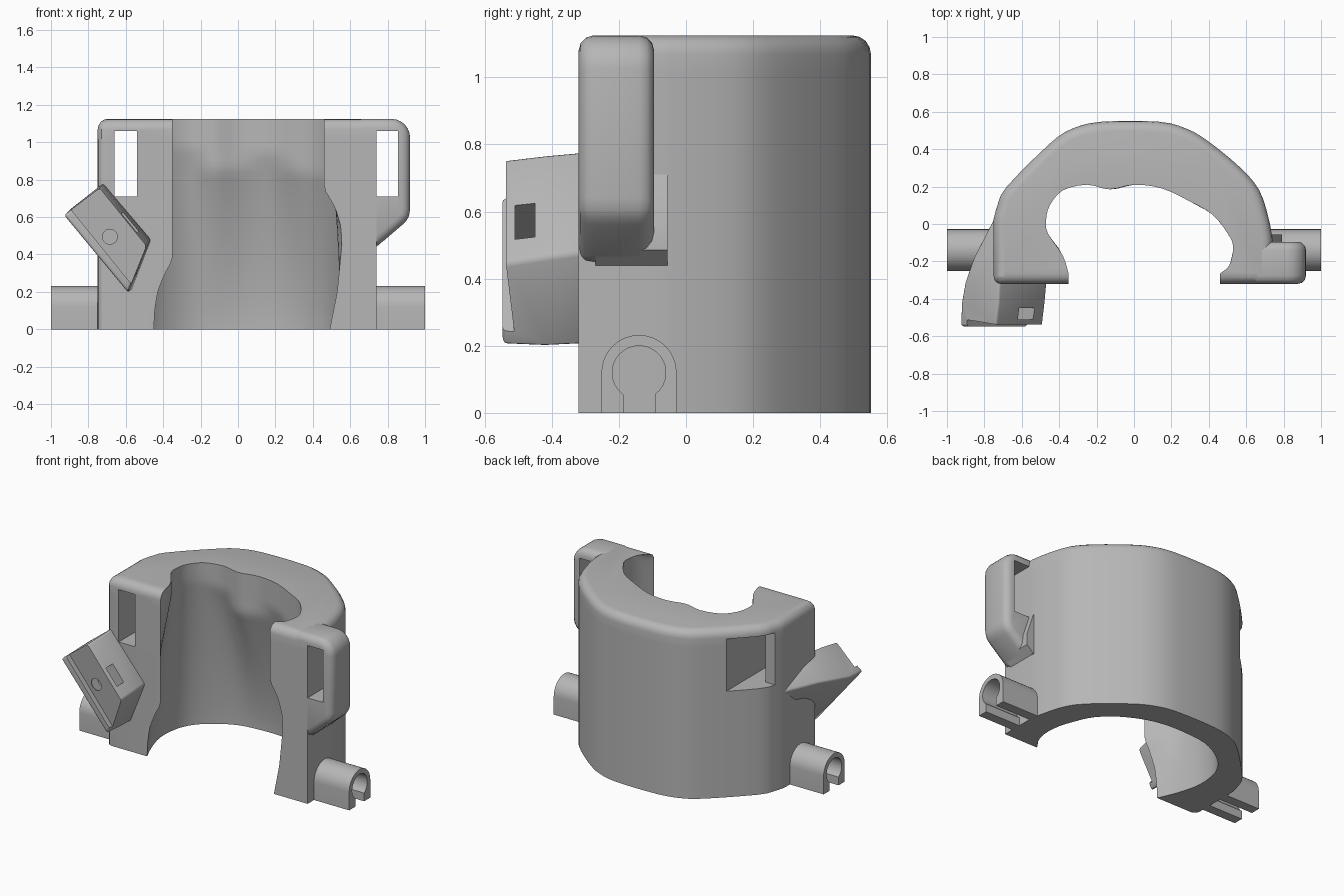
import bpy, bmesh, math
from mathutils import Vector

cube = bpy.data.objects.get("Cube")
if cube:
    bpy.data.objects.remove(cube, do_unlink=True)

grey = bpy.data.materials.new("plain_grey")
grey.use_nodes = True
grey.diffuse_color = (0.47, 0.47, 0.47, 1)
grey.node_tree.nodes["Principled BSDF"].inputs["Base Color"].default_value = (0.47, 0.47, 0.47, 1)


def loft(name, rings):
    """Closed solid through rings of equal point count."""
    bm = bmesh.new()
    rows = [[bm.verts.new(p) for p in ring] for ring in rings]
    n = len(rows[0])
    for a, b in zip(rows, rows[1:]):
        for i in range(n):
            j = (i + 1) % n
            bm.faces.new((a[i], a[j], b[j], b[i]))
    bm.faces.new(rows[0])
    bm.faces.new(rows[-1])
    bmesh.ops.recalc_face_normals(bm, faces=bm.faces)
    me = bpy.data.meshes.new(name)
    bm.to_mesh(me)
    bm.free()
    me.materials.append(grey)
    ob = bpy.data.objects.new(name, me)
    bpy.context.collection.objects.link(ob)
    return ob


def prism_y(name, outline, y0, y1):
    return loft(name, [[(x, y, z) for x, z in outline] for y in (y0, y1)])


def box(x0, x1, y0, y1, z0, z1):
    return prism_y("cutter", [(x0, z0), (x1, z0), (x1, z1), (x0, z1)], y0, y1)


def apply(ob, mod):
    bpy.context.view_layer.objects.active = ob
    bpy.ops.object.modifier_apply(modifier=mod.name)


def cut(ob, cutter):
    mod = ob.modifiers.new("cut", 'BOOLEAN')
    mod.operation, mod.solver, mod.object = 'DIFFERENCE', 'EXACT', cutter
    apply(ob, mod)
    bpy.data.objects.remove(cutter, do_unlink=True)


def bevel(ob, width):
    mod = ob.modifiers.new("round", 'BEVEL')
    mod.width, mod.segments = width, 3
    mod.limit_method, mod.angle_limit = 'ANGLE', math.radians(40)
    apply(ob, mod)


def ramp(v, stops):
    for (a, fa), (b, fb) in zip(stops, stops[1:]):
        if v <= b:
            return fa + (fb - fa) * (v - a) / (b - a)
    return stops[-1][1]


def smooth_path(pts, steps=3):
    """Catmull-Rom curve through the points."""
    p = [Vector(q) for q in pts]
    p = [2 * p[0] - p[1]] + p + [2 * p[-1] - p[-2]]
    out = []
    for a, b, c, d in zip(p, p[1:], p[2:], p[3:]):
        for k in range(steps):
            t = k / steps
            q = b + (c - a) * t / 2 + (a - 2.5 * b + 2 * c - d / 2) * t ** 2
            out.append(tuple(q + (1.5 * (b - c) + (d - a) / 2) * t ** 3))
    return out + [tuple(p[-2])]


# Cuff body: outer wall plus a cavity that narrows towards a vertical collar
H, FRONT = 1.125, -0.32
outer = [(-.71, FRONT), (-.73, -.316), (-.746, -.3), (-.75, -.28)]
outer += smooth_path([(-.75, .03), (-.73, .1), (-.68, .2), (-.45, .43), (-.33, .51), (-.17, .547),
                      (.13, .547), (.28, .51), (.4, .44), (.57, .3), (.67, .18), (.72, .03),
                      (.74, -.08)])
outer.append((.74, FRONT))
inner_top = [(-.35, FRONT), (-.38, -.17), (-.46, -.05), (-.47, .02), (-.45, .1), (-.38, .18),
             (-.25, .21), (-.13, .185), (0, .21), (.15, .19), (.3, .12), (.42, .05),
             (.5, -.05), (.53, -.12), (.51, -.22), (.46, FRONT)]
inner_low = [(-.45, FRONT), (-.5, -.2), (-.54, -.05), (-.53, .1), (-.48, .21), (-.38, .3),
             (-.25, .365), (-.1, .385), (.05, .385), (.2, .355), (.35, .28), (.46, .18),
             (.52, .06), (.56, -.08), (.55, -.22), (.49, FRONT)]
left_lip = [(0, -.45), (.1, -.445), (.2, -.43), (.3, -.39), (.37, -.35), (2, -.35)]
right_lip = [(0, .49), (.2, .53), (.45, .555), (.55, .55), (.65, .52), (.75, .46), (2, .46)]
# Height of the collar's lower edge, by x
collar = [(-.6, 1.02), (-.4, 1.0), (-.22, .96), (-.05, .81), (.2, .94), (.35, .85), (.6, .8)]


def offset(pts, d):
    """Move the wall inwards, the front edge included."""
    res = []
    for i, p in enumerate(pts):
        if p[1] < -.2:
            res.append((p[0] - math.copysign(d, p[0]), p[1] + d * (p[1] < -.29)))
        else:
            t = (Vector(pts[i + 1]) - Vector(pts[i - 1])).normalized()
            res.append((p[0] + t.y * d, p[1] - t.x * d))
    return res


def cavity(z, d):
    pts = []
    for a, b in zip(inner_low, inner_top):
        t = min(1, z / ramp(a[0], collar)) ** 1.6
        pts.append((a[0] + (b[0] - a[0]) * t, a[1] + (b[1] - a[1]) * t))
    pts[0] = (ramp(z, left_lip), FRONT + d)
    pts[-1] = (ramp(z, right_lip), FRONT + d)
    return smooth_path(pts)


R = .055
levels = [(k * .035, 0) for k in range(30)]
levels += [(H - R + R * math.sin(a), R * (1 - math.cos(a)))
           for a in (math.radians(d) for d in (0, 22, 45, 67, 90))]
body = loft("cuff_body", [[(x, y, z) for x, y in offset(outer, d) + cavity(z, d)[::-1]]
                          for z, d in levels])

# Strap slot through the right side, opening out at the back
SLOT = (.71, 1.06)
cut(body, box(-.66, -.54, -.6, .6, *SLOT))
cut(body, box(-1, -.54, .1, .6, *SLOT))

# Strap ear on the left side, with a chamfered underside
arc = [(.82 + .1 * math.cos(a), H - .1 + .1 * math.sin(a))
       for a in (math.radians(d) for d in range(0, 91, 15))]
ear = prism_y("strap_ear", [(.62, .44), (.74, .44), (.88, .56), (.9, .58), (.914, .605), (.92, .64)]
              + arc + [(.62, H)], FRONT, -.095)
bevel(ear, .045)
cut(ear, box(.74, .855, -.6, .6, *SLOT))
prism_y("ear_gusset", [(.68, .44), (.74, .44), (.79, .485), (.79, .56), (.74, .71), (.68, .71)],
        -.27, -.055)

# Open clips: keyhole channels along x on both sides
CY, CZ, RO, RI, GAP = -.14, .12, .112, .08, .047


def clip_outline():
    out = [(CY - RO, 0)]
    out += [(CY - RO * math.cos(a), CZ + RO * math.sin(a))
            for a in (math.pi * k / 16 for k in range(17))]
    out += [(CY + RO, 0), (CY + GAP, 0)]
    start = math.asin(GAP / RI)
    for k in range(25):
        a = start + (2 * math.pi - 2 * start) * k / 24
        out.append((CY + RI * math.sin(a), CZ - RI * math.cos(a)))
    return out + [(CY - GAP, 0)]


for side, name in ((1, "left_clip"), (-1, "right_clip")):
    loft(name, [[(side * x, y, z) for y, z in clip_outline()] for x in (.7, 1.0)])

# Tilted mount block on the right front, tapering back into the cuff wall
front = [(-.74, .755), (-.93, .61), (-.59, .2), (-.49, .445)]
mid = [(-.725, .77), (-.925, .615), (-.585, .195), (-.475, .465)]
wall = [(-.72, .78), (-.905, .635), (-.575, .2), (-.465, .48)]
near = [(-.715, .76), (-.86, .65), (-.58, .32), (-.5, .48)]
back = [(-.69, .71), (-.745, .64), (-.62, .42), (-.57, .5)]
block = loft("mount_block", [[(x, y, z) for x, z in q] for q, y in
                             ((front, -.547), (mid, -.42), (wall, -.31), (near, -.18), (back, .04))])
bevel(block, .014)
along = Vector((.34, -.42)).normalized()
across = Vector((-along.y, along.x))
edge_mid = Vector((-.76, .405))


def tilted(center, half_along, half_across, y0, y1):
    c = Vector(center)
    pts = [c + along * half_along * i + across * half_across * j
           for i, j in ((-1, -1), (1, -1), (1, 1), (-1, 1))]
    return prism_y("cutter", [tuple(p) for p in pts], y0, y1)


# Front face of the block sinks towards a lip along its outer edge
wedge = [(.045, -.6), (.045, -.512), (.33, -.549), (.33, -.6)]
ends = [[(edge_mid + along * s + across * d, y) for d, y in wedge] for s in (-.45, .45)]
cut(block, loft("cutter", [[(p.x, y, p.y) for p, y in end] for end in ends]))

# Screw hole and nut slot in the block
hole = [(-.685 + .04 * math.cos(k * math.pi / 12), .495 + .04 * math.sin(k * math.pi / 12))
        for k in range(24)]
cut(block, prism_y("cutter", hole, -.6, -.36))
cut(block, tilted((-.64, .52), .065, .16, -.51, -.45))

# Smooth shading with sharp edges kept
for ob in (o for o in bpy.context.scene.objects if o.type == 'MESH'):
    bpy.ops.object.select_all(action='DESELECT')
    ob.select_set(True)
    bpy.context.view_layer.objects.active = ob
    bpy.ops.object.shade_smooth_by_angle(angle=math.radians(32))
